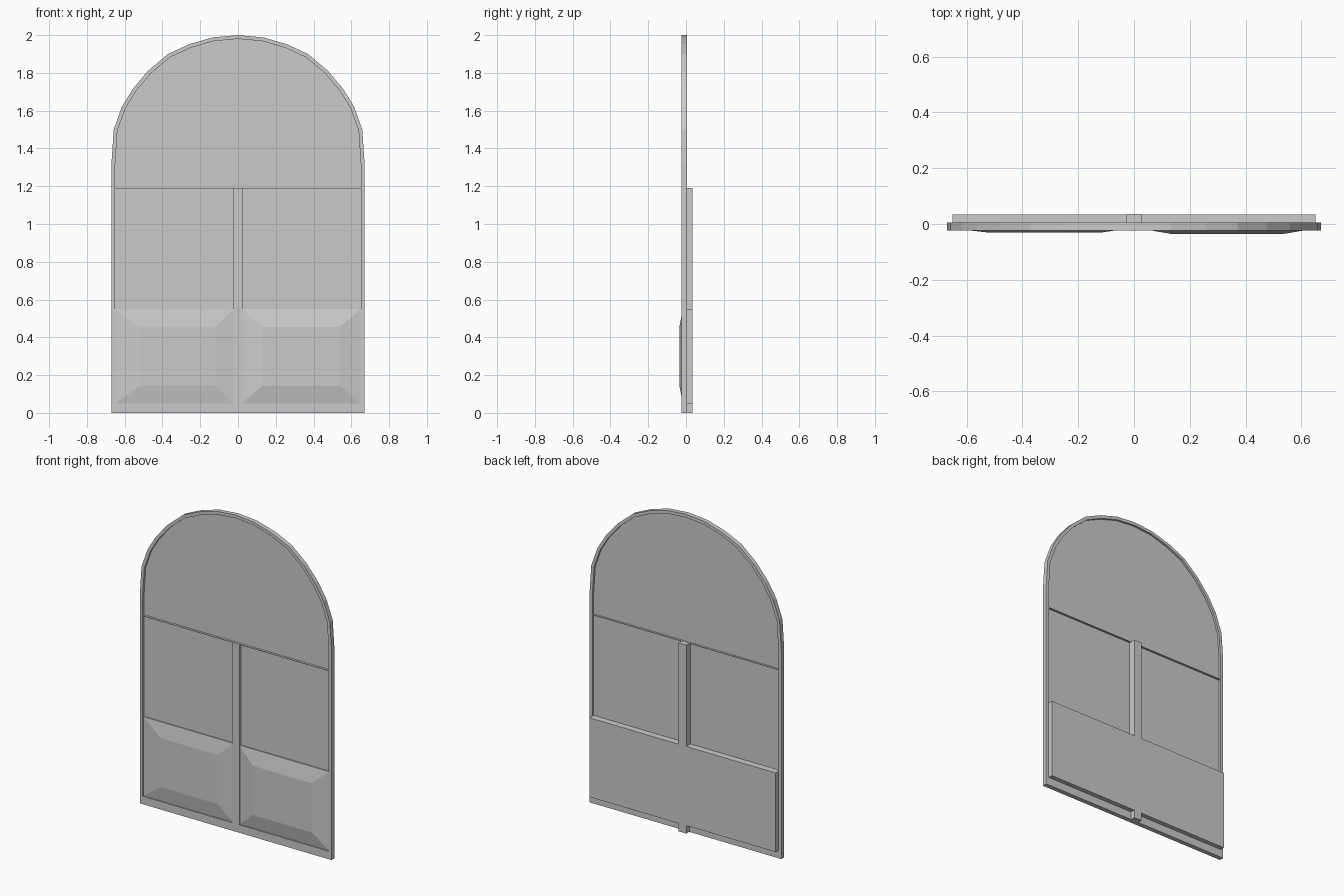
import bpy, bmesh

if "Cube" in bpy.data.objects:
    bpy.data.objects.remove(bpy.data.objects["Cube"])

FRONT, BACK = -0.023, 0.006      # frame depth
REAR = 0.035                     # back of post and base block
PANE = -0.008


def make(name, bm):
    bmesh.ops.recalc_face_normals(bm, faces=bm.faces)
    me = bpy.data.meshes.new(name)
    bm.to_mesh(me)
    bm.free()
    ob = bpy.data.objects.new(name, me)
    bpy.context.collection.objects.link(ob)
    return ob


def loft(name, loops, cap=True, closed=False):
    """Join matching loops of points with quads."""
    bm = bmesh.new()
    rings = [[bm.verts.new(p) for p in loop] for loop in loops]
    pairs = list(zip(rings, rings[1:]))
    if closed:
        pairs.append((rings[-1], rings[0]))
    for a, b in pairs:
        for i in range(len(a)):
            j = (i + 1) % len(a)
            bm.faces.new((a[i], a[j], b[j], b[i]))
    if cap:
        bm.faces.new(rings[0])
        bm.faces.new(rings[-1])
    return make(name, bm)


def rect(x0, x1, z0, z1, y):
    return [(x0, y, z0), (x1, y, z0), (x1, y, z1), (x0, y, z1)]


def box(name, x0, x1, y0, y1, z0, z1):
    return loft(name, [rect(x0, x1, z0, z1, y0), rect(x0, x1, z0, z1, y1)])


# Arch profile, right half from spring line to just below the crown
HALF = [(0.67, 1.32), (0.658, 1.50), (0.615, 1.62), (0.557, 1.715),
        (0.477, 1.81), (0.371, 1.90), (0.257, 1.952), (0.133, 1.988)]


def arch(y, inset, bottom):
    s = (0.67 - inset) / 0.67
    pts = [(x * s, 1.32 + (z - 1.32) * (0.68 - inset) / 0.68) for x, z in HALF]
    w = 0.67 - inset
    full = [(w, bottom)] + pts + [(0, 2 - inset)]
    full += [(-x, z) for x, z in reversed(pts)] + [(-w, bottom)]
    return [(x, y, z) for x, z in full]


# Arched outer frame with bottom rail
loft("arched_frame",
     [arch(FRONT, 0, 0), arch(BACK, 0, 0),
      arch(BACK, 0.02, 0.05), arch(FRONT, 0.02, 0.05)],
     cap=False, closed=True)

# Glazing and thin transom
loft("window_pane", [arch(PANE - 0.001, 0.02, 0.54), arch(PANE + 0.001, 0.02, 0.54)])
box("transom", -0.65, 0.65, FRONT, BACK, 1.188, 1.191)

# Centre post and solid base block
box("centre_post", -0.027, 0.027, FRONT, REAR, 0, 1.19)
box("base_block", -0.651, 0.651, -0.014, REAR - 0.0003, 0.05, 0.55)

# Raised panels, the left one slightly shallower
for name, o0, o1, i0, i1, y in (
        ("left_raised_panel", -0.65, -0.02, -0.52, -0.12, -0.031),
        ("right_raised_panel", 0.02, 0.65, 0.13, 0.54, -0.035)):
    loft(name, [rect(o0, o1, 0.05, 0.55, -0.013),
                rect(o0, o1, 0.05, 0.55, -0.016),
                rect(i0, i1, 0.145, 0.455, y)])
